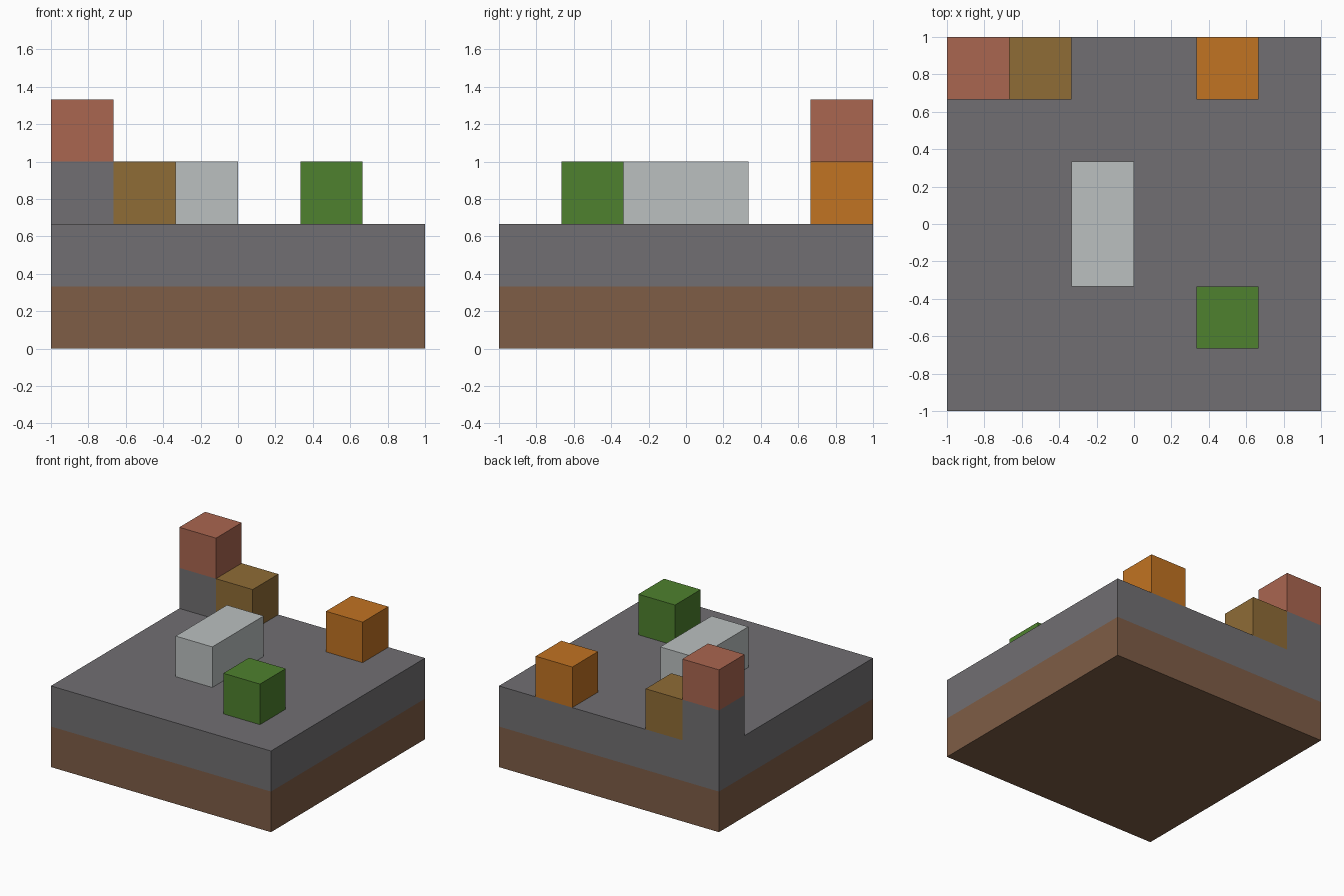
import bpy
import bmesh
from mathutils import Matrix, Vector

U = 1 / 3  # size of one block

if "Cube" in bpy.data.objects:
    bpy.data.objects.remove(bpy.data.objects["Cube"], do_unlink=True)


def srgb(r, g, b):
    def linear(c):
        c /= 255
        return c / 12.92 if c <= 0.04045 else ((c + 0.055) / 1.055) ** 2.4
    return (linear(r), linear(g), linear(b), 1)


def material(name, *rgb):
    mat = bpy.data.materials.new(name)
    mat.use_nodes = True
    colour = srgb(*rgb)
    mat.diffuse_color = colour
    bsdf = next(n for n in mat.node_tree.nodes if n.type == "BSDF_PRINCIPLED")
    bsdf.inputs["Base Color"].default_value = colour
    return mat


def block(name, corner, size, *mats, cut=None):
    """Box placed in block units; faces above the cut take the second material."""
    bm = bmesh.new()
    bmesh.ops.create_cube(bm, size=1)
    centre = Vector(corner) + Vector(size) / 2
    place = Matrix.Scale(U, 4) @ Matrix.Translation(centre) @ Matrix.Diagonal((*size, 1))
    bmesh.ops.transform(bm, matrix=place, verts=bm.verts)
    if cut is not None:
        bmesh.ops.bisect_plane(bm, geom=bm.verts[:] + bm.edges[:] + bm.faces[:],
                               plane_co=(0, 0, cut * U), plane_no=(0, 0, 1))
        for face in bm.faces:
            face.material_index = int(face.calc_center_median().z > cut * U)
    mesh = bpy.data.meshes.new(name)
    bm.to_mesh(mesh)
    bm.free()
    for mat in mats:
        mesh.materials.append(mat)
    obj = bpy.data.objects.new(name, mesh)
    bpy.context.collection.objects.link(obj)
    return obj


stone = material("stone grey", 113, 111, 114)
earth = material("earth brown", 126, 93, 70)
clay = material("clay red", 170, 102, 80)
wood = material("wood brown", 143, 108, 54)
orange = material("orange", 193, 115, 34)
green = material("leaf green", 78, 129, 46)
pale = material("pale grey", 187, 192, 192)

# Ground slab: earth below, stone above
block("ground", (-3, -3, 0), (6, 6, 2), earth, stone, cut=1)

# Corner pillar: stone with a clay block on top
block("corner_pillar", (-3, 2, 2), (1, 1, 2), stone, clay, cut=3)

# Loose blocks on the ground
block("wood_block", (-2, 2, 2), (1, 1, 1), wood)
block("orange_block", (1, 2, 2), (1, 1, 1), orange)
block("green_block", (1, -2, 2), (1, 1, 1), green)
block("pale_long_block", (-1, -1, 2), (1, 2, 1), pale)
